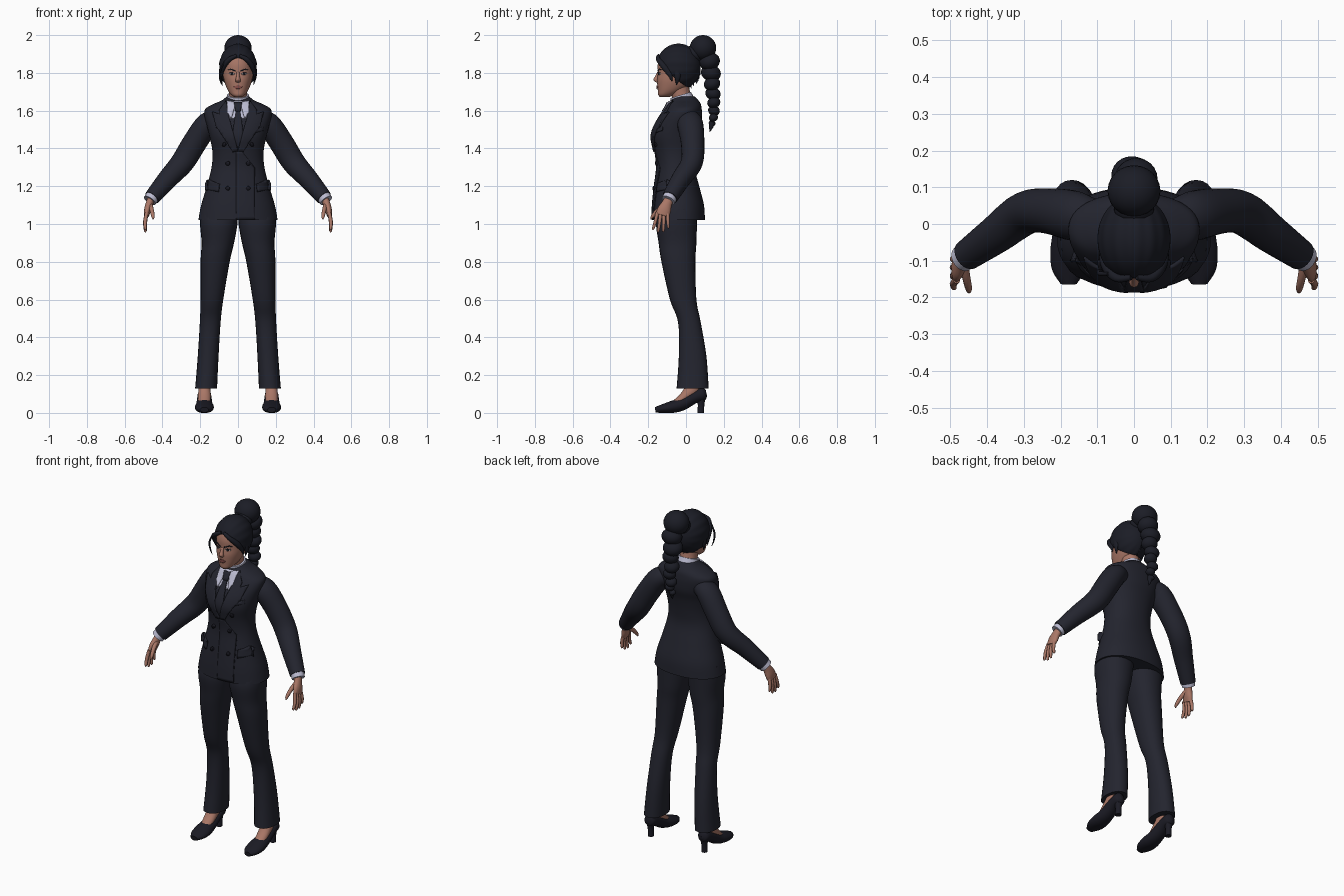
import bpy, bmesh, math
from mathutils import Vector
from mathutils.bvhtree import BVHTree


def material(name, rgb):
    m = bpy.data.materials.new(name)
    m.diffuse_color = (*rgb, 1)
    return m


SUIT = material("navy suit", (0.017, 0.018, 0.028))
TRIM = material("dark trim", (0.011, 0.011, 0.018))
HAIR = material("black hair", (0.011, 0.012, 0.019))
SKIN = material("skin", (0.40, 0.185, 0.135))
SHIRT = material("pale shirt", (0.50, 0.50, 0.64))
LIP = material("lips", (0.27, 0.085, 0.075))
WHITE = material("eye white", (0.5, 0.45, 0.43))


def finish(name, bm, mat, mirror=False, angle=50):
    me = bpy.data.meshes.new(name)
    bm.to_mesh(me)
    bm.free()
    me.materials.append(mat)
    me.shade_smooth()
    me.set_sharp_from_angle(angle=math.radians(angle))
    ob = bpy.data.objects.new(name, me)
    bpy.context.collection.objects.link(ob)
    if mirror:
        ob.modifiers.new("mirror", "MIRROR")
    return ob


def spline(rows, steps):
    """Smooth curve through rows of numbers."""
    out = []
    for i in range(len(rows) - 1):
        a, b, c, d = (rows[max(0, min(len(rows) - 1, i + k))] for k in (-1, 0, 1, 2))
        for s in range(steps):
            t = s / steps
            out.append([q + 0.5 * t * (r - p + t * (2*p - 5*q + 4*r - w + t * (3*(q - r) + w - p)))
                        for p, q, r, w in zip(a, b, c, d)])
    return out + [list(rows[-1])]


def loft(name, rows, mat, mirror=False, flat=False, n=24, steps=5, power=2.0):
    """Rows are (x, y, z, half width, half depth); flat keeps rings level."""
    rows = spline(rows, steps)
    bm = bmesh.new()
    rings = []
    for i, (x, y, z, rx, ry) in enumerate(rows):
        a, b = rows[max(i - 1, 0)], rows[min(i + 1, len(rows) - 1)]
        t = Vector((0, 0, 1)) if flat else (Vector(b[:3]) - Vector(a[:3])).normalized()
        u = (Vector((1, 0, 0)) - t * t.x).normalized()
        v = t.cross(u)
        ring = []
        for k in range(n):
            c, s = math.cos(2 * math.pi * k / n), math.sin(2 * math.pi * k / n)
            c, s = (math.copysign(abs(w) ** (2 / power), w) for w in (c, s))
            p = Vector((x, y, z)) + u * c * max(rx, 0.001) + v * s * max(ry, 0.001)
            p.z = max(p.z, 0)
            ring.append(bm.verts.new(p))
        rings.append(ring)
    for a, b in zip(rings, rings[1:]):
        for k in range(n):
            bm.faces.new((a[k], a[(k + 1) % n], b[(k + 1) % n], b[k]))
    bm.faces.new(rings[0][::-1])
    bm.faces.new(rings[-1])
    bmesh.ops.recalc_face_normals(bm, faces=bm.faces)
    return finish(name, bm, mat, mirror)


def body(name, rows, mat, **kw):
    """Level rings given as (z, half width, front y, back y)."""
    return loft(name, [(0, (f + b) / 2, z, r, (b - f) / 2) for z, r, f, b in rows],
                mat, flat=True, n=48, **kw)


def ball(name, loc, size, mat, tilt=0.0):
    bm = bmesh.new()
    bmesh.ops.create_uvsphere(bm, u_segments=24, v_segments=14, radius=1)
    bmesh.ops.scale(bm, verts=bm.verts, vec=size)
    ob = finish(name, bm, mat)
    ob.location, ob.rotation_euler = loc, (tilt, 0, 0)
    return ob


def plate(name, pts, mat, target, off, mirror=False, grid=0.015):
    """Thin panel: an outline in x and z laid onto the front of a target."""
    me = target.data
    tree = BVHTree.FromPolygons([v.co for v in me.vertices], [p.vertices[:] for p in me.polygons])
    bm = bmesh.new()
    bm.faces.new([bm.verts.new((x, 0, z)) for x, z in pts])
    bmesh.ops.triangulate(bm, faces=bm.faces[:])
    for axis in (0, 2):
        lo, hi = (f(p[axis // 2] for p in pts) for f in (min, max))
        for k in range(1, int((hi - lo) / grid) + 1):
            co, no = Vector(), Vector()
            co[axis], no[axis] = lo + k * grid, 1
            bmesh.ops.bisect_plane(bm, geom=bm.verts[:] + bm.edges[:] + bm.faces[:], plane_co=co, plane_no=no)
    for v in bm.verts:
        hit = tree.ray_cast(Vector((v.co.x, -1, v.co.z)), Vector((0, 1, 0)))[0]
        v.co.y = (hit or tree.find_nearest(v.co + Vector((0, -0.1, 0)))[0]).y - off
    bm.normal_update()
    for f in bm.faces:
        if f.normal.y > 0:
            f.normal_flip()
    ob = finish(name, bm, mat, mirror)
    sol = ob.modifiers.new("thickness", "SOLIDIFY")
    sol.thickness, sol.offset = off + 0.001, -1
    return ob


def oval(cx, cz, rx, rz, n=12):
    return [(cx + rx * math.cos(2 * math.pi * k / n), cz + rz * math.sin(2 * math.pi * k / n)) for k in range(n)]


# Jacket
jacket = body("jacket", [
    (1.02, .21, -.18, .10), (1.10, .195, -.177, .095), (1.20, .165, -.167, .07), (1.30, .14, -.155, .045),
    (1.38, .135, -.163, .048), (1.46, .15, -.178, .062), (1.52, .165, -.163, .08), (1.575, .178, -.13, .085),
    (1.61, .172, -.105, .083), (1.635, .13, -.092, .078), (1.655, .085, -.08, .065), (1.675, .06, -.065, .045)],
    SUIT, power=2.2)
loft("sleeves", [(.10, .015, 1.55, .05, .05), (.16, .022, 1.53, .062, .068), (.23, .035, 1.43, .064, .062),
                 (.295, .03, 1.325, .062, .058), (.375, -.028, 1.235, .053, .051), (.455, -.085, 1.14, .042, .042)],
     SUIT, mirror=True)
plate("shirt_front", [(-.058, 1.65), (.058, 1.65), (.045, 1.56), (-.045, 1.56)], SHIRT, jacket, .003)
plate("tie_knot", [(-.022, 1.645), (.022, 1.645), (.014, 1.6), (-.014, 1.6)], SUIT, jacket, .016)
plate("tie", [(-.012, 1.605), (.012, 1.605), (.03, 1.47), (.0, 1.40), (-.03, 1.47)], SUIT, jacket, .009)
plate("collar_wings", [(.01, 1.645), (.06, 1.655), (.055, 1.59), (.036, 1.56)], SHIRT, jacket, .012, True)
plate("lapels", [(.064, 1.655), (.10, 1.605), (.097, 1.582), (.138, 1.597), (.118, 1.52), (.03, 1.385),
                 (0, 1.385), (.045, 1.56)], SUIT, jacket, .011, True)
plate("pocket_flaps", [(.10, 1.215), (.16, 1.235), (.17, 1.185), (.105, 1.17)], SUIT, jacket, .009, True)
plate("breast_pocket", [(.085, 1.50), (.135, 1.515), (.135, 1.495), (.085, 1.48)], SUIT, jacket, .006)
plate("front_overlap", [(.02, 1.385), (.088, 1.30), (.088, 1.025), (-.01, 1.025), (-.01, 1.385)],
      SUIT, jacket, .004)
plate("overlap_seam", [(.088, 1.30), (.091, 1.30), (.091, 1.025), (.088, 1.025)], TRIM, jacket, .003)
for row, (bx, bz) in enumerate(((.055, 1.19), (.055, 1.32), (.075, 1.42))):
    plate("buttons_%d" % (row + 1), oval(bx, bz, .011, .011), TRIM, jacket, .012 if row < 2 else .008, True)

# Trousers
loft("trouser_legs", [
    (.100, -.04, 1.08, .10, .10), (.102, -.05, 1.0, .099, .108), (.107, -.045, .9, .086, .10),
    (.121, -.04, .8, .077, .09), (.138, -.015, .6, .060, .07), (.147, .018, .48, .055, .06),
    (.158, .035, .3, .055, .073), (.169, .035, .128, .058, .085)], SUIT, mirror=True, flat=True, power=2.2)

# Feet and shoes
loft("feet", [(.175, .045, .18, .032, .036), (.177, .03, .125, .032, .04), (.178, -.01, .085, .034, .026),
              (.178, -.06, .045, .03, .02)], SKIN, mirror=True)
loft("shoes", [(.178, .108, .105, .012, .018), (.178, .09, .10, .033, .034), (.178, .04, .08, .038, .032),
               (.178, -.02, .047, .043, .034), (.178, -.075, .031, .05, .032), (.178, -.125, .022, .045, .023),
               (.178, -.163, .016, .022, .014)], TRIM, mirror=True)
loft("shoe_heels", [(.178, .078, 0, .017, .018), (.178, .08, .05, .017, .018), (.178, .08, .10, .032, .03)],
     TRIM, mirror=True, flat=True)

# Cuffs and hands
loft("shirt_cuffs", [(.445, -.078, 1.155, .037, .038), (.467, -.094, 1.124, .036, .037)], SHIRT, mirror=True)
loft("palms", [(.455, -.085, 1.14, .022, .026), (.468, -.10, 1.11, .02, .027), (.478, -.115, 1.075, .019, .036),
               (.485, -.125, 1.045, .013, .036)], SKIN, mirror=True, n=16)
for i, length in enumerate((.07, .082, .08, .062)):
    y = -.152 + .018 * i
    tip = y - .022 + .009 * i
    loft("fingers_%d" % (i + 1), [(.483, y, 1.06, .010, .010), (.492, (y + tip) / 2, 1.045 - length / 2, .010, .009),
                                  (.490, tip, 1.045 - length, .007, .007), (.488, tip, 1.040 - length, .002, .002)],
         SKIN, mirror=True, n=10, steps=3)
loft("thumbs", [(.464, -.112, 1.10, .013, .014), (.456, -.15, 1.072, .011, .012), (.45, -.178, 1.04, .009, .009),
                (.45, -.187, 1.024, .002, .002)], SKIN, mirror=True, n=10, steps=3)

# Neck, shirt collar and head
loft("neck", [(0, .01, 1.58, .052, .055), (0, -.025, 1.68, .048, .05), (0, -.045, 1.76, .05, .055)], SKIN)
loft("shirt_collar", [(0, -.006, 1.61, .07, .075), (0, -.018, 1.65, .063, .064), (0, -.028, 1.683, .058, .057)],
     SHIRT)
head = body("head", [
    (1.672, .018, -.138, -.09), (1.684, .036, -.147, -.06), (1.705, .052, -.149, -.02), (1.735, .066, -.152, .02),
    (1.765, .075, -.153, .04), (1.80, .081, -.149, .055), (1.85, .081, -.149, .06), (1.90, .07, -.13, .055),
    (1.935, .03, -.08, .02)], SKIN, power=2.15)
loft("nose", [(0, -.144, 1.805, .008, .008), (0, -.154, 1.782, .009, .010), (0, -.159, 1.765, .013, .014),
              (0, -.154, 1.753, .012, .010), (0, -.15, 1.748, .004, .004)], SKIN, flat=True, n=16)
plate("eye_whites", oval(.033, 1.795, .014, .006), WHITE, head, .002, True, .005)
plate("irises", oval(.033, 1.795, .006, .006), HAIR, head, .003, True, .005)
plate("eyelashes", [(.016, 1.797), (.032, 1.804), (.05, 1.800), (.032, 1.801)], HAIR, head, .004, True, .006)
plate("eyebrows", [(.013, 1.812), (.04, 1.823), (.056, 1.816), (.04, 1.817), (.013, 1.806)],
      HAIR, head, .003, True, .008)
plate("lips", [(-.024, 1.726), (-.007, 1.734), (0, 1.731), (.007, 1.734), (.024, 1.726), (.01, 1.716),
               (-.01, 1.716)], LIP, head, .005, grid=.006)

# Swept hair with a centre parting and a slanted hairline
bm = bmesh.new()
bmesh.ops.create_uvsphere(bm, u_segments=64, v_segments=40, radius=1)
for v in bm.verts:
    ripple = 1 + .012 * math.sin(15 * math.atan2(abs(v.co.x), v.co.z)) * (1 - v.co.y ** 2)
    v.co = Vector((0, -.04, 1.832)) + Vector((v.co.x * .1, v.co.y * .118, v.co.z * .122)) * ripple
for co, no in (((0, 0, 0), (1, 0, 0)), ((0, 0, 1.7425), (.3, .95, 1))):
    bmesh.ops.bisect_plane(bm, geom=bm.verts[:] + bm.edges[:] + bm.faces[:], plane_co=co, plane_no=no,
                           clear_inner=True)
hair = finish("swept_hair", bm, HAIR, mirror=True)
shell = hair.modifiers.new("thickness", "SOLIDIFY")
shell.thickness, shell.offset = .018, -1

# Loose locks framing the face
loft("fringe_locks", [(.008, -.145, 1.892, .008, .008), (.045, -.147, 1.872, .013, .012),
                      (.075, -.118, 1.835, .013, .016), (.088, -.085, 1.79, .007, .012),
                      (.088, -.075, 1.755, .001, .002)], HAIR, mirror=True, n=12)
loft("side_locks", [(.086, -.05, 1.83, .012, .02), (.09, -.045, 1.78, .009, .016), (.082, -.05, 1.735, .001, .002)],
     HAIR, mirror=True, n=12)
loft("stray_lock", [(-.07, -.135, 1.865, .004, .005), (-.094, -.135, 1.81, .005, .006),
                    (-.095, -.128, 1.765, .004, .005), (-.082, -.125, 1.73, .001, .001)], HAIR, n=10)

# Bun and hanging braid
ball("bun", (0, .09, 1.932), (.072, .07, .068), HAIR)
ball("bun_base", (0, .045, 1.90), (.055, .05, .05), HAIR)
for i, (y, z, r) in enumerate(((.125, 1.86, .058), (.132, 1.80, .056), (.138, 1.742, .046), (.143, 1.69, .043),
                               (.147, 1.643, .037), (.148, 1.60, .033), (.145, 1.563, .026), (.138, 1.533, .019))):
    ball("braid_%d" % (i + 1), (.006 * (-1) ** i, y, z), (r, r * .95, r * .8), HAIR, .3 * (-1) ** i)
loft("braid_tip", [(0, .14, 1.54, .016, .016), (0, .132, 1.51, .010, .010), (0, .126, 1.488, .001, .001)],
     HAIR, n=12)
